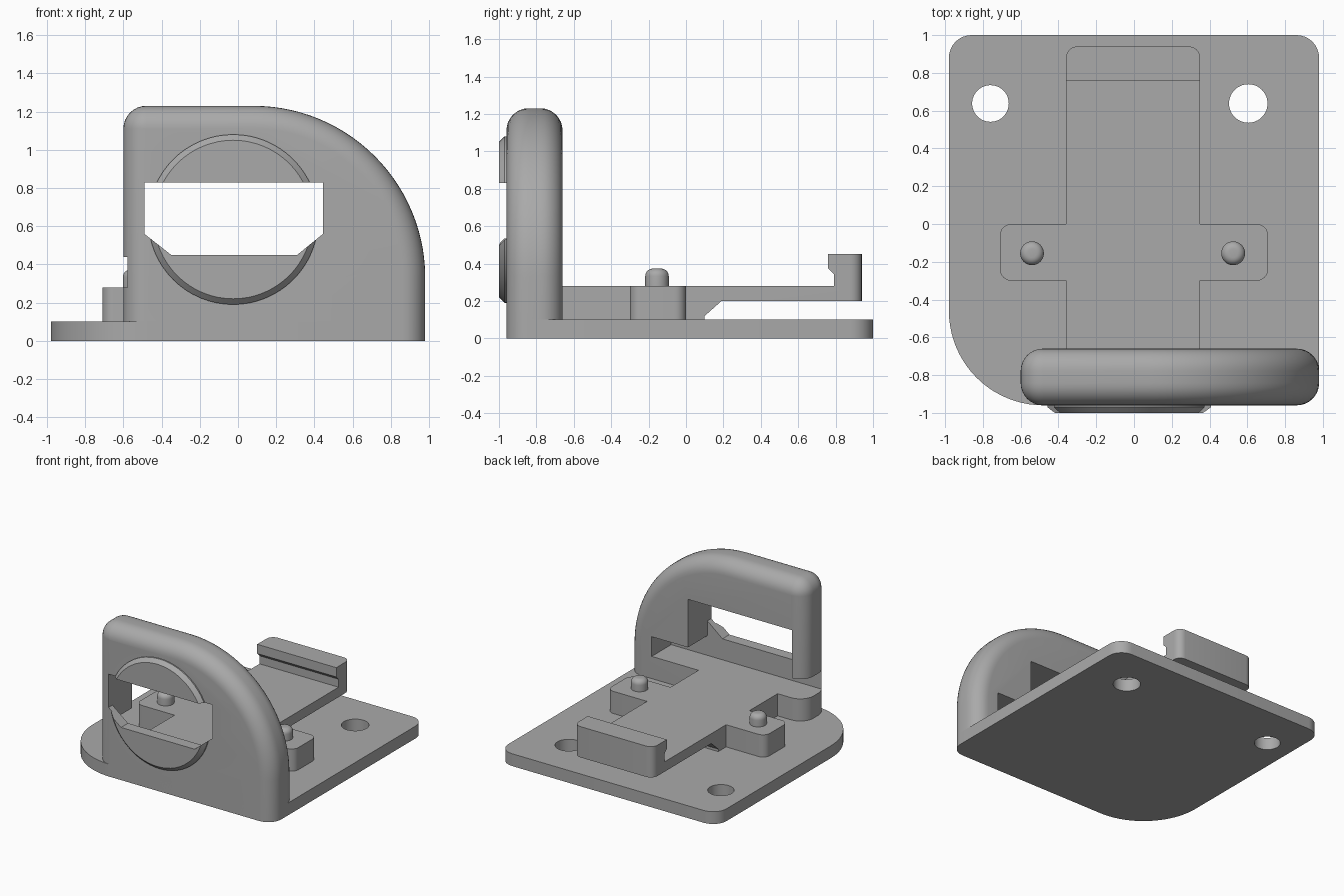
import bpy, bmesh
from math import sin, cos, pi, radians, sqrt
from mathutils import Vector

old = bpy.data.objects.get("Cube")
if old:
    bpy.data.objects.remove(old, do_unlink=True)

grey = bpy.data.materials.new("plain grey")
grey.use_nodes = True
grey.diffuse_color = (0.4, 0.4, 0.4, 1)
grey.node_tree.nodes["Principled BSDF"].inputs["Base Color"].default_value = (0.4, 0.4, 0.4, 1)

AXES = {"x": lambda u, v, w: (w, u, v),
        "y": lambda u, v, w: (u, w, v),
        "z": lambda u, v, w: (u, v, w)}


def loft(name, rings, edge_test=None, radius=0.06):
    """Solid through equal-length rings of 3D points, with optional edge rounding."""
    bm = bmesh.new()
    loops = [[bm.verts.new(p) for p in ring] for ring in rings]
    n = len(loops[0])
    for a, b in zip(loops, loops[1:]):
        for i in range(n):
            j = (i + 1) % n
            bm.faces.new((a[i], a[j], b[j], b[i]))
    bm.faces.new(loops[0][::-1])
    bm.faces.new(loops[-1])
    if edge_test:
        edges = [e for e in bm.edges if edge_test(e.verts[0].co, e.verts[1].co)]
        bmesh.ops.bevel(bm, geom=edges, offset=radius, segments=6,
                        profile=0.5, affect="EDGES")
    bmesh.ops.recalc_face_normals(bm, faces=bm.faces)
    mesh = bpy.data.meshes.new(name)
    bm.to_mesh(mesh)
    bm.free()
    mesh.materials.append(grey)
    obj = bpy.data.objects.new(name, mesh)
    bpy.context.collection.objects.link(obj)
    return obj


def prism(name, pts, axis, lo, hi, **kw):
    return loft(name, [[AXES[axis](u, v, w) for u, v in pts] for w in (lo, hi)], **kw)


def lathe(name, profile, axis, cu, cv, steps=48):
    """Round solid from (radius, position along axis) pairs."""
    return loft(name, [[AXES[axis](cu + r * cos(2 * pi * i / steps),
                                   cv + r * sin(2 * pi * i / steps), w)
                        for i in range(steps)] for r, w in profile])


def box(name, x0, x1, y0, y1, z0, z1):
    return prism(name, [(x0, y0), (x1, y0), (x1, y1), (x0, y1)], "z", z0, z1)


def arc(cx, cy, r, a0, a1, steps):
    return [(cx + r * cos(radians(a0 + (a1 - a0) * i / steps)),
             cy + r * sin(radians(a0 + (a1 - a0) * i / steps))) for i in range(steps + 1)]


def combine(obj, other, operation):
    bpy.context.view_layer.objects.active = obj
    mod = obj.modifiers.new(operation, "BOOLEAN")
    mod.operation = operation
    mod.solver = "EXACT"
    mod.object = other
    bpy.ops.object.modifier_apply(modifier=mod.name)
    bpy.data.objects.remove(other, do_unlink=True)


def finish(obj):
    bpy.ops.object.select_all(action="DESELECT")
    obj.select_set(True)
    bpy.context.view_layer.objects.active = obj
    bpy.ops.object.shade_smooth_by_angle(angle=radians(30))


# Base plate with one large rounded corner and two screw holes
outline = (arc(-0.48, -0.46, 0.5, 180, 270, 20) + arc(0.86, -0.84, 0.12, 270, 360, 8)
           + arc(0.86, 0.88, 0.12, 0, 90, 8) + arc(-0.86, 0.88, 0.12, 90, 180, 8))
base = prism("base_plate", outline, "z", 0, 0.1)
for x, r in ((-0.76, 0.097), (0.605, 0.102)):
    combine(base, lathe("hole_cutter", [(r, -0.1), (r, 0.2)], "z", x, 0.638), "DIFFERENCE")
finish(base)


# Upright wall: outline inset along a quarter round at the front and back
def wall_outline(inset):
    return ([(-0.6 + inset, 0)] + arc(-0.48, 1.11, 0.12 - inset, 180, 90, 8)
            + arc(0.08, 0.33, 0.9 - inset, 90, 0, 28) + [(0.98 - inset, 0)])


ROUND = 0.118
steps = [i / 8 * pi / 2 for i in range(9)]
sections = [(ROUND * (1 - sin(a)), -0.96 + ROUND * (1 - cos(a))) for a in steps]
sections += [(d, -1.62 - y) for d, y in reversed(sections)]
wall = loft("upright_wall", [[(u, y, v) for u, v in wall_outline(d)] for d, y in sections])

# Raised chamfered disc on the wall front
disc = lathe("front_disc", [(0.445, -0.93), (0.445, -0.97), (0.415, -1.0)],
             "y", -0.025, 0.635, 64)
combine(wall, disc, "UNION")

# Window with clipped lower corners, widening into a slot open at one side
opening = [(-0.49, 0.83), (-0.49, 0.56), (-0.35, 0.45),
           (0.31, 0.45), (0.445, 0.56), (0.445, 0.83)]
combine(wall, box("slot_cutter", -0.8, 0.77, -0.91, -0.5, 0.28, 0.44), "DIFFERENCE")
combine(wall, box("window_cutter", -0.49, 0.445, -0.91, -0.5, 0.36, 0.83), "DIFFERENCE")
combine(wall, prism("opening_cutter", opening, "y", -1.1, -0.88), "DIFFERENCE")
finish(wall)

# Spring arm with a raised catch at its free end
side = [(-0.66, 0.1), (0.1, 0.1), (0.1, 0.12), (0.19, 0.2), (0.94, 0.2), (0.94, 0.45),
        (0.76, 0.45), (0.76, 0.375), (0.79, 0.345), (0.79, 0.28), (-0.66, 0.28)]
arm = prism("spring_arm", side, "x", -0.36, 0.35,
            edge_test=lambda a, b: min(a.y, b.y) > 0.93 and abs(a.x - b.x) < 0.01)
finish(arm)

# Side blocks with rounded outer corners, each carrying a round pin
for label, s, inner, outer, pin_x in (("right", -1, -0.36, -0.71, -0.54),
                                      ("left", 1, 0.35, 0.71, 0.525)):
    c = outer - s * 0.06
    shape = [(inner, -0.3)] + [(c + s * u, v) for u, v in
             arc(0, -0.24, 0.06, -90, 0, 6) + arc(0, -0.06, 0.06, 0, 90, 6)] + [(inner, 0)]
    finish(prism(label + "_side_block", shape, "z", 0.1, 0.28))
    dome = [(0.063, 0.27)] + [(0.023 + u, v) for u, v in arc(0, 0.333, 0.04, 0, 90, 6)]
    finish(lathe(label + "_pin", dome, "z", pin_x, -0.155, 32))
